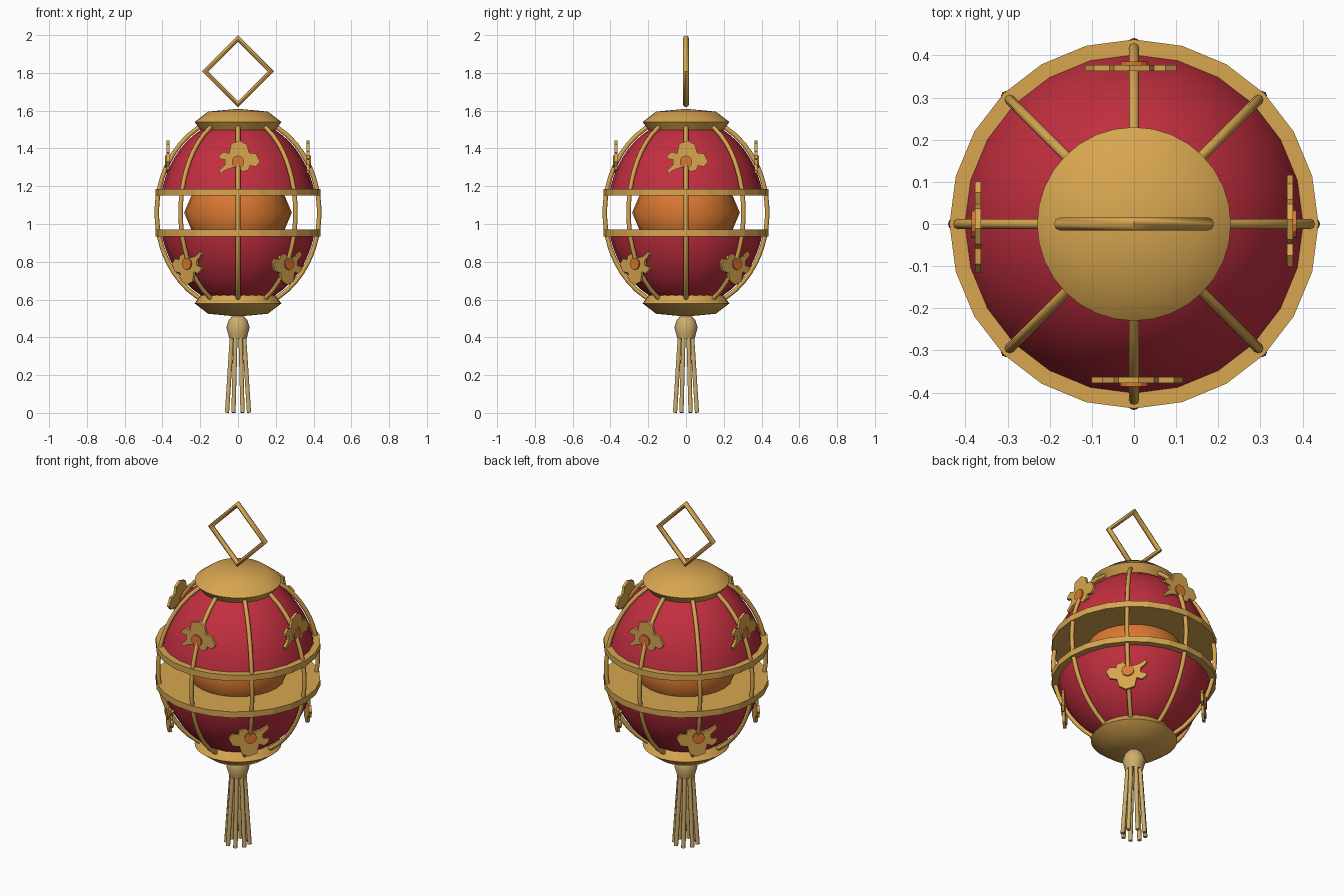
import bpy, bmesh
from math import radians, sin, cos, pi, sqrt
from mathutils import Matrix, Vector

cube = bpy.data.objects.get("Cube")
if cube:
    bpy.data.objects.remove(cube, do_unlink=True)


def material(name, r, g, b):
    m = bpy.data.materials.new(name)
    m.use_nodes = True
    m.diffuse_color = (r, g, b, 1)
    bsdf = next(n for n in m.node_tree.nodes if n.type == 'BSDF_PRINCIPLED')
    bsdf.inputs["Base Color"].default_value = (r, g, b, 1)
    return m


GOLD = material("gold", 0.68, 0.38, 0.08)
RED = material("red", 0.54, 0.028, 0.05)
ORANGE = material("orange", 0.70, 0.19, 0.03)
STRAW = material("pale gold", 0.62, 0.42, 0.15)

MID = 1.06       # height of the body's centre
STRETCH = 1.2    # body height relative to its width


def add_mesh(name, bm, mat, smooth=None):
    bmesh.ops.recalc_face_normals(bm, faces=bm.faces[:])
    me = bpy.data.meshes.new(name)
    bm.to_mesh(me)
    bm.free()
    ob = bpy.data.objects.new(name, me)
    bpy.context.collection.objects.link(ob)
    me.materials.append(mat)
    if smooth:
        select(ob)
        bpy.ops.object.shade_smooth_by_angle(angle=radians(smooth))
    return ob


def select(ob):
    bpy.ops.object.select_all(action='DESELECT')
    ob.select_set(True)
    bpy.context.view_layer.objects.active = ob


def lathe(name, profile, mat, sides=24, smooth=35):
    """Spin (radius, height) points around z."""
    bm = bmesh.new()
    verts = [bm.verts.new((r, 0, z)) for r, z in profile]
    edges = [bm.edges.new(pair) for pair in zip(verts, verts[1:])]
    bmesh.ops.spin(bm, geom=verts + edges, cent=(0, 0, 0), axis=(0, 0, 1),
                   angle=2 * pi, steps=sides, use_duplicate=False)
    bmesh.ops.remove_doubles(bm, verts=bm.verts[:], dist=1e-4)
    return add_mesh(name, bm, mat, smooth)


def tube(name, points, radius, mat, closed=False):
    cu = bpy.data.curves.new(name, 'CURVE')
    cu.dimensions = '3D'
    cu.bevel_depth = radius
    cu.bevel_resolution = 2
    cu.use_fill_caps = True
    sp = cu.splines.new('POLY')
    sp.points.add(len(points) - 1)
    for p, co in zip(sp.points, points):
        p.co = (*co, 1)
    sp.use_cyclic_u = closed
    ob = bpy.data.objects.new(name, cu)
    bpy.context.collection.objects.link(ob)
    cu.materials.append(mat)
    select(ob)
    bpy.ops.object.convert(target='MESH')
    bpy.ops.object.shade_smooth_by_angle(angle=radians(50))
    return ob


def body_radius(dz, r):
    return r * sqrt(max(0, 1 - (dz / (r * STRETCH)) ** 2))


def prism(name, outline, depth, mat):
    """Extrude an x-z outline towards -y."""
    bm = bmesh.new()
    face = bm.faces.new([bm.verts.new((x, 0, z)) for x, z in outline])
    ext = bmesh.ops.extrude_face_region(bm, geom=[face])["geom"]
    bmesh.ops.translate(bm, vec=(0, -depth, 0),
                        verts=[v for v in ext if isinstance(v, bmesh.types.BMVert)])
    return add_mesh(name, bm, mat)


# Upper and lower halves: red shell, gold disc, gold cap
for side, label in ((1, "upper"), (-1, "lower")):
    steps = [0.107 + i * (0.48 - 0.107) / 10 for i in range(11)]
    lathe(label + "_shell", [(body_radius(d, 0.415), MID + side * d) for d in steps], RED)
    lathe(label + "_disc", [(0, MID + side * 0.09), (0.438, MID + side * 0.09),
                            (0.438, MID + side * 0.125), (0, MID + side * 0.125)], GOLD, smooth=None)
    lathe(label + "_cap", [(0, MID + side * 0.435), (0.195, MID + side * 0.435),
                           (0.23, MID + side * 0.48), (0.158, MID + side * 0.535),
                           (0, MID + side * 0.55)], GOLD, sides=32)

# Glowing core between the discs
lathe("core", [(0.245, MID - 0.095), (0.285, MID), (0.245, MID + 0.095)], ORANGE, smooth=60)

# Eight curved ribs
for k in range(8):
    a = k * pi / 4
    path = []
    for i in range(21):
        dz = -0.455 + 0.91 * i / 20
        r = body_radius(dz, 0.43)
        path.append((r * cos(a), r * sin(a), MID + dz))
    tube("rib_%d" % (k + 1), path, 0.012, GOLD)

# Diamond hanging loop
bm = bmesh.new()
rings = []
for k in range(4):
    a = k * pi / 2
    ring = []
    for j in range(8):
        t = j * pi / 4
        r = 0.174 + 0.016 * cos(t)
        ring.append(bm.verts.new((r * cos(a), 0.016 * sin(t), 1.808 + r * sin(a))))
    rings.append(ring)
for k in range(4):
    p, q = rings[k], rings[(k + 1) % 4]
    for j in range(8):
        n = (j + 1) % 8
        bm.faces.new((p[j], p[n], q[n], q[j]))
add_mesh("hanging_loop", bm, GOLD, 50)

# Blossoms: upper ones on the main directions, lower ones between them, upside down
PETALS = [(-19, 6), (-14, 10), (-9, 8), (-7, 18), (2, 21), (9, 17), (11, 9), (18, 8),
          (22, 0), (18, -5), (12, -4), (11, -8), (5, -10), (0, -6), (-6, -6),
          (-12, -8), (-18, -12), (-19, -9), (-13, -3), (-13, 2), (-19, 3)]
petal_outline = [(x * 0.0053, z * 0.0053) for x, z in PETALS]
heart_outline = [(0.033 * cos(t * pi / 6), 0.033 * sin(t * pi / 6)) for t in range(12)]
for k in range(8):
    low = k % 2 == 1
    place = (Matrix.Rotation(k * pi / 4, 4, 'Z')
             @ Matrix.Translation((0, -0.363, 0.79 if low else 1.33))
             @ Matrix.Rotation(pi if low else 0, 4, 'Y'))
    prefix = "lower" if low else "upper"
    petals = prism("%s_blossom_%d" % (prefix, k // 2 + 1), petal_outline, 0.015, GOLD)
    heart = prism("%s_blossom_heart_%d" % (prefix, k // 2 + 1), heart_outline, 0.023, ORANGE)
    for ob in (petals, heart):
        ob.data.transform(place)

# Tassel knob and strands
lathe("tassel_knob", [(0, 0.52), (0.033, 0.51), (0.05, 0.49), (0.062, 0.452),
                      (0.046, 0.395), (0, 0.395)], STRAW, sides=16, smooth=50)
for k in range(8):
    a = (k + 0.5) * pi / 4
    tube("tassel_strand_%d" % (k + 1),
         [(0.034 * cos(a), 0.034 * sin(a), 0.42), (0.063 * cos(a), 0.063 * sin(a), 0.001)],
         0.012, STRAW)
